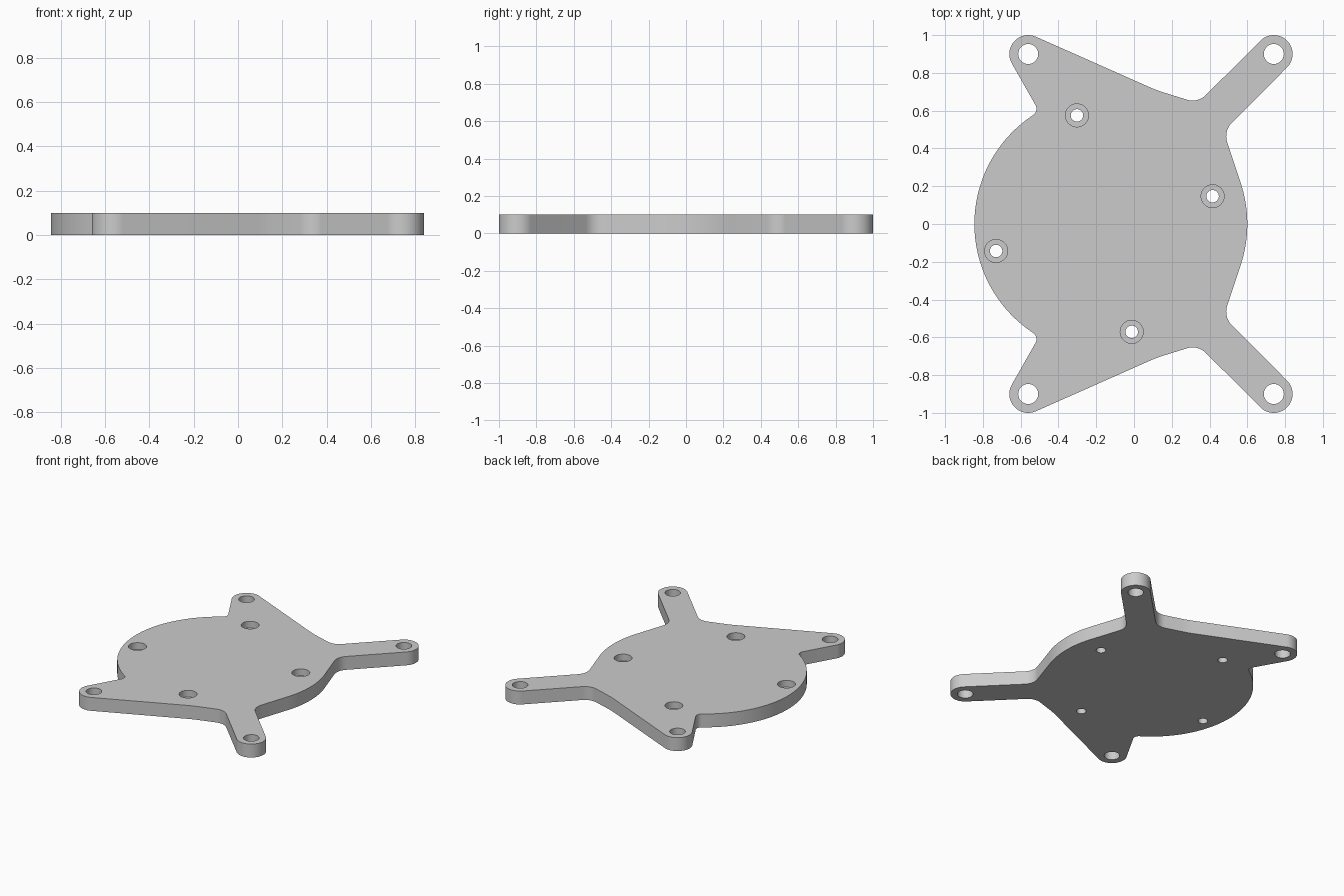
import bpy, bmesh
from math import sin, cos, pi, radians, tan
from mathutils import Vector

if "Cube" in bpy.data.objects:
    bpy.data.objects.remove(bpy.data.objects["Cube"])

H = 0.10


def arc(cx, cy, r, a0, a1, n):
    return [Vector((cx + r * cos(radians(a0 + (a1 - a0) * i / n)),
                    cy + r * sin(radians(a0 + (a1 - a0) * i / n)))) for i in range(n + 1)]


def fillet(prev, corner, nxt, r, n):
    """Tangent arc rounding a corner."""
    p, c, q = Vector(prev), Vector(corner), Vector(nxt)
    u, v = (p - c).normalized(), (q - c).normalized()
    half = u.angle(v) / 2
    mid = c + (u + v).normalized() * (r / sin(half))
    t = r / tan(half)
    a, b = c + u * t - mid, c + v * t - mid
    sweep = a.angle_signed(b)
    out = []
    for i in range(n + 1):
        k = i / n
        w = (a * sin((1 - k) * abs(sweep)) + b * sin(k * abs(sweep))) / sin(abs(sweep))
        out.append(mid + w)
    return out


# Upper half of the outline, from the right side round to the left side
right = arc(-0.09, 0, 0.69, 0, 20, 8)
front_tip = arc(0.74, 0.90, 0.10, -45, 135, 24)
rear_tip = arc(-0.56, 0.90, 0.10, 66.2, 209.5, 20)
left = arc(-0.155, 0, 0.69, 124, 180, 24)
upper = (right
         + fillet(right[-1], (0.474, 0.492), front_tip[0], 0.10, 8)
         + front_tip
         + fillet(front_tip[-1], (0.338, 0.640), (0.12, 0.708), 0.10, 8)
         + fillet((0.338, 0.640), (0.12, 0.708), rear_tip[0], 0.69, 4)
         + rear_tip
         + fillet(rear_tip[-1], (-0.503, 0.597), left[0], 0.04, 8)
         + left)
lower = [Vector((p.x, -p.y)) for p in reversed(upper[1:-1])]
outline = upper + lower


def new_object(name, bm):
    bmesh.ops.recalc_face_normals(bm, faces=bm.faces[:])
    mesh = bpy.data.meshes.new(name)
    bm.to_mesh(mesh)
    bm.free()
    ob = bpy.data.objects.new(name, mesh)
    bpy.context.collection.objects.link(ob)
    return ob


# Plate body
bm = bmesh.new()
base = bm.faces.new([bm.verts.new((p.x, p.y, 0)) for p in outline])
top = bmesh.ops.extrude_face_region(bm, geom=[base])["geom"]
bmesh.ops.translate(bm, vec=(0, 0, H),
                    verts=[g for g in top if isinstance(g, bmesh.types.BMVert)])
if not base.is_valid or len([f for f in bm.faces if len(f.verts) > 4]) < 2:
    bm.faces.new([v for v in bm.verts if v.co.z == 0])
plate = new_object("mounting_plate", bm)


def add_cutter(bm, x, y, profile, n=32):
    """Stepped round cutter from (radius, z) pairs."""
    rings = [[bm.verts.new((x + r * cos(2 * pi * i / n), y + r * sin(2 * pi * i / n), z))
              for i in range(n)] for r, z in profile]
    for a, b in zip(rings, rings[1:]):
        for i in range(n):
            j = (i + 1) % n
            bm.faces.new((a[i], a[j], b[j], b[i]))
    bm.faces.new(rings[0][::-1])
    bm.faces.new(rings[-1])


bm = bmesh.new()
# Plain holes in the arm tips
for x in (-0.56, 0.74):
    for y in (-0.90, 0.90):
        add_cutter(bm, x, y, [(0.053, -0.05), (0.053, H + 0.05)])
# Counterbored holes, turned in quarter steps about the round body
dx, dy = 0.573, 0.145
for _ in range(4):
    add_cutter(bm, -0.157 + dx, 0.002 + dy,
               [(0.033, -0.05), (0.033, 0.05), (0.061, 0.05), (0.061, H + 0.05)])
    dx, dy = -dy, dx
cutter = new_object("hole_cutter", bm)
cutter.hide_render = True

# Cut the holes and shade
mod = plate.modifiers.new("holes", "BOOLEAN")
mod.operation = "DIFFERENCE"
mod.solver = "EXACT"
mod.object = cutter
bpy.context.view_layer.objects.active = plate
plate.select_set(True)
cutter.select_set(False)
bpy.ops.object.modifier_apply(modifier=mod.name)
bpy.data.objects.remove(cutter)
bpy.ops.object.shade_smooth_by_angle(angle=radians(30))
